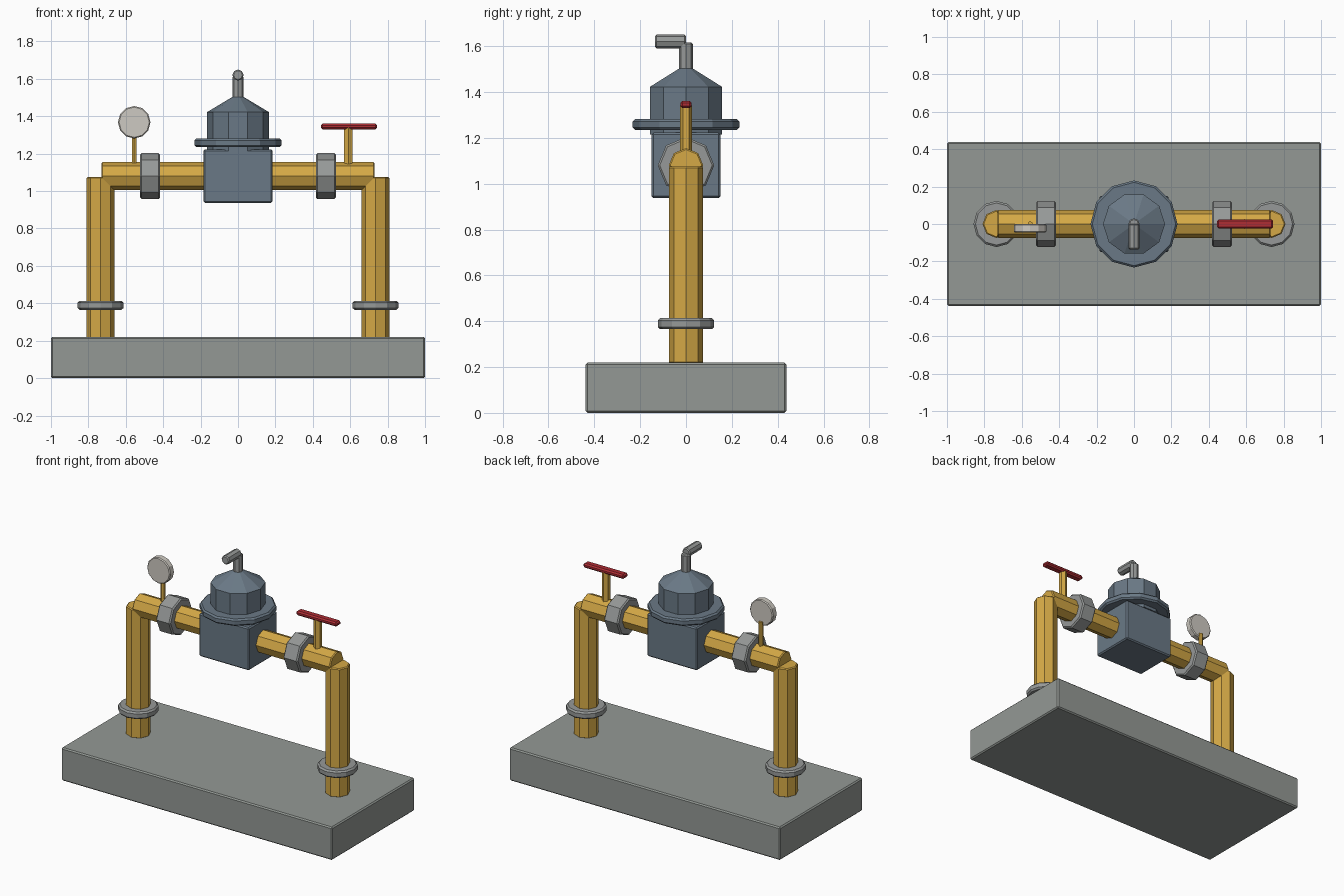
import bpy, bmesh
from math import pi, cos, sin, radians

old = bpy.data.objects.get("Cube")
if old:
    bpy.data.objects.remove(old, do_unlink=True)


def material(name, *rgb):
    """Flat colour from 0-255 display values, stored as linear."""
    lin = [((c / 255 + 0.055) / 1.055) ** 2.4 for c in rgb]
    m = bpy.data.materials.new(name)
    m.use_nodes = True
    m.diffuse_color = (*lin, 1)
    m.node_tree.nodes["Principled BSDF"].inputs["Base Color"].default_value = (*lin, 1)
    return m


concrete = material("concrete_grey", 148, 153, 149)
yellow = material("pipe_yellow", 213, 169, 70)
steel = material("steel_grey", 150, 153, 152)
blue = material("pump_blue_grey", 106, 121, 134)
red = material("valve_red", 175, 45, 52)
ivory = material("dial_ivory", 206, 202, 194)

DIRECTION = {"z": (0, 0, 0), "x": (0, pi / 2, 0), "-y": (pi / 2, 0, 0)}


def finish(name, bm, mat, loc, rot, bevel):
    bmesh.ops.recalc_face_normals(bm, faces=bm.faces)
    mesh = bpy.data.meshes.new(name)
    bm.to_mesh(mesh)
    bm.free()
    mesh.materials.append(mat)
    obj = bpy.data.objects.new(name, mesh)
    bpy.context.collection.objects.link(obj)
    obj.location, obj.rotation_euler = loc, rot
    if bevel:
        mod = obj.modifiers.new("edge_bevel", "BEVEL")
        mod.width, mod.segments = bevel, 1
        mod.limit_method, mod.angle_limit = "ANGLE", radians(62)
    return obj


def turned(name, mat, sides, profile, loc=(0, 0, 0), axis="z", bevel=0.006, spin=0):
    """Faceted solid from (radius, height) rings along an axis."""
    bm = bmesh.new()
    rings = []
    for r, h in profile:
        angles = [spin + 2 * pi * i / sides for i in range(sides)]
        rings.append([bm.verts.new((r * cos(a), r * sin(a), h)) for a in angles])
    for low, high in zip(rings, rings[1:]):
        for i in range(sides):
            j = (i + 1) % sides
            bm.faces.new((low[i], low[j], high[j], high[i]))
    bm.faces.new(rings[0])
    bm.faces.new(rings[-1])
    return finish(name, bm, mat, loc, DIRECTION[axis], bevel)


def rod(name, mat, sides, r, start, end, loc=(0, 0, 0), **kw):
    return turned(name, mat, sides, [(r, start), (r, end)], loc, **kw)


def box(name, mat, size, loc, bevel=0.008):
    bm = bmesh.new()
    bmesh.ops.create_cube(bm, size=1)
    bmesh.ops.scale(bm, vec=size, verts=bm.verts)
    return finish(name, bm, mat, loc, (0, 0, 0), bevel)


# Base slab
box("base_slab", concrete, (2, 0.875, 0.22), (0, 0, 0.11))

# Pipe run, with mirrored legs, collars and unions
PIPE_Z = 1.08
rod("cross_pipe", yellow, 8, 0.075, -0.73, 0.73, (0, 0, PIPE_Z), axis="x")
for side, s in (("left", 1), ("right", -1)):
    rod(side + "_leg_pipe", yellow, 8, 0.075, 0.215, 1.075, (s * 0.735, 0, 0))
    rod(side + "_leg_collar", steel, 12, 0.123, 0.365, 0.413, (s * 0.735, 0, 0), bevel=0.01)
    rod(side + "_union_nut", steel, 8, 0.123, -0.053, 0.053, (s * 0.47, 0, PIPE_Z),
        axis="x", bevel=0.008)

# Pump body, flange and dome
box("pump_body", blue, (0.37, 0.30, 0.285), (0, 0, 1.08))
rod("pump_flange", blue, 12, 0.233, 1.235, 1.281, bevel=0.01)
turned("pump_dome", blue, 10, [(0.166, 1.215), (0.166, 1.422), (0.032, 1.502)], bevel=0)

# Bent spout on top
rod("spout_riser", steel, 8, 0.03, 1.48, 1.615)
rod("spout_nozzle", steel, 8, 0.03, 0, 0.135, (0, 0, 1.62), axis="-y")

# Pressure gauge on the right
rod("gauge_stem", yellow, 6, 0.015, 1.13, 1.31, (-0.555, 0, 0), spin=pi / 2, bevel=0)
rod("gauge_dial", ivory, 12, 0.087, 0, 0.046, (-0.555, 0, 1.368), axis="-y")

# Valve handle on the left
rod("valve_stem", yellow, 6, 0.026, 1.13, 1.34, (0.59, 0, 0), spin=pi / 2, bevel=0)
box("valve_handle", red, (0.30, 0.05, 0.03), (0.594, 0, 1.345), bevel=0.009)
